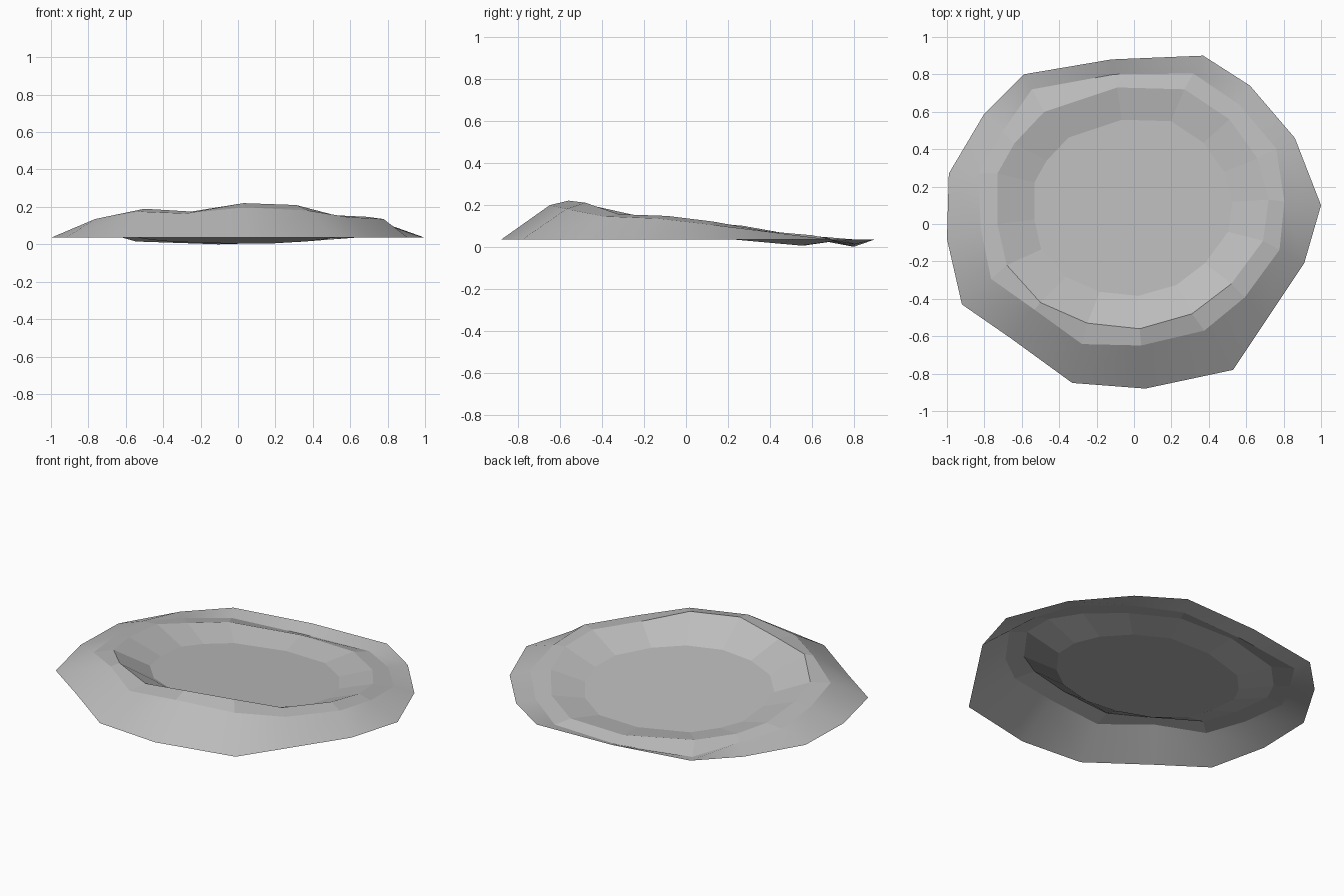
import bpy
import bmesh
from mathutils import Vector

default_cube = bpy.data.objects.get("Cube")
if default_cube:
    bpy.data.objects.remove(default_cube, do_unlink=True)


def make_material(name, color):
    material = bpy.data.materials.new(name)
    material.use_nodes = True
    material.diffuse_color = color
    material.node_tree.nodes["Principled BSDF"].inputs["Base Color"].default_value = color
    return material


# Ground outline, one point per spoke, counter-clockwise from the left side
outline = [(1, .1), (.86, .46), (.62, .74), (.37, .9), (-.12, .88), (-.59, .8),
           (-.8, .59), (-.99, .27), (-1, -.08), (-.92, -.43), (-.66, -.61),
           (-.33, -.85), (.06, -.88), (.53, -.78), (.71, -.51), (.91, -.21)]

# Inner crest of the rim, on the same spokes
crest = [(.72, .13), (.66, .35), (.51, .56), (.27, .72), (-.09, .73), (-.48, .6),
         (-.64, .43), (-.73, .27), (-.73, 0), (-.68, -.22), (-.5, -.42),
         (-.25, -.53), (.03, -.56), (.31, -.48), (.52, -.32), (.69, -.09)]
crest_height = [.12, .08, .045, .03, .03, .055, .07, .1, .125, .145,
                .19, .175, .22, .21, .155, .147]

# Outer lip of the rim: share of the way from crest to outline, and height
lip_share = [.3, .5, .45, .47, .47, .6, .4, .4, .33, .35, .2, .35, .28, .3, .38, .4]
lip_height = [.105, .07, .04, .012, 0, .015, .06, .09, .11, .135,
              .175, .165, .198, .18, .145, .135]

GROUND = .035
FLOOR_SCALE = .73
middle = Vector((0, .09))


def floor_point(flat):
    """Place a point on the gently tilted crater floor."""
    return Vector((flat.x, flat.y, .055 - .09 * flat.y))


bm = bmesh.new()
rings = [[], [], [], []]
for out, top, top_z, share, lip_z in zip(outline, crest, crest_height, lip_share, lip_height):
    out, top = Vector(out), Vector(top)
    lip = top.lerp(out, share)
    bottom = middle.lerp(top, FLOOR_SCALE)
    spoke = [out.to_3d() + Vector((0, 0, GROUND)),
             Vector((lip.x, lip.y, lip_z)),
             Vector((top.x, top.y, top_z)),
             floor_point(bottom)]
    for ring, position in zip(rings, spoke):
        ring.append(bm.verts.new(position))

# Outer slope is smooth; rim and inner wall are faceted
count = len(outline)
for level, (outer, inner) in enumerate(zip(rings, rings[1:])):
    for i in range(count):
        j = (i + 1) % count
        face = bm.faces.new((outer[i], outer[j], inner[j], inner[i]))
        face.smooth = level == 0

# Floor fan
hub = bm.verts.new(floor_point(middle))
for i in range(count):
    bm.faces.new((rings[-1][i], rings[-1][(i + 1) % count], hub))

mesh = bpy.data.meshes.new("crater")
bm.to_mesh(mesh)
bm.free()
mesh.materials.append(make_material("stone grey", (.5, .5, .5, 1)))
crater = bpy.data.objects.new("crater", mesh)
bpy.context.collection.objects.link(crater)
